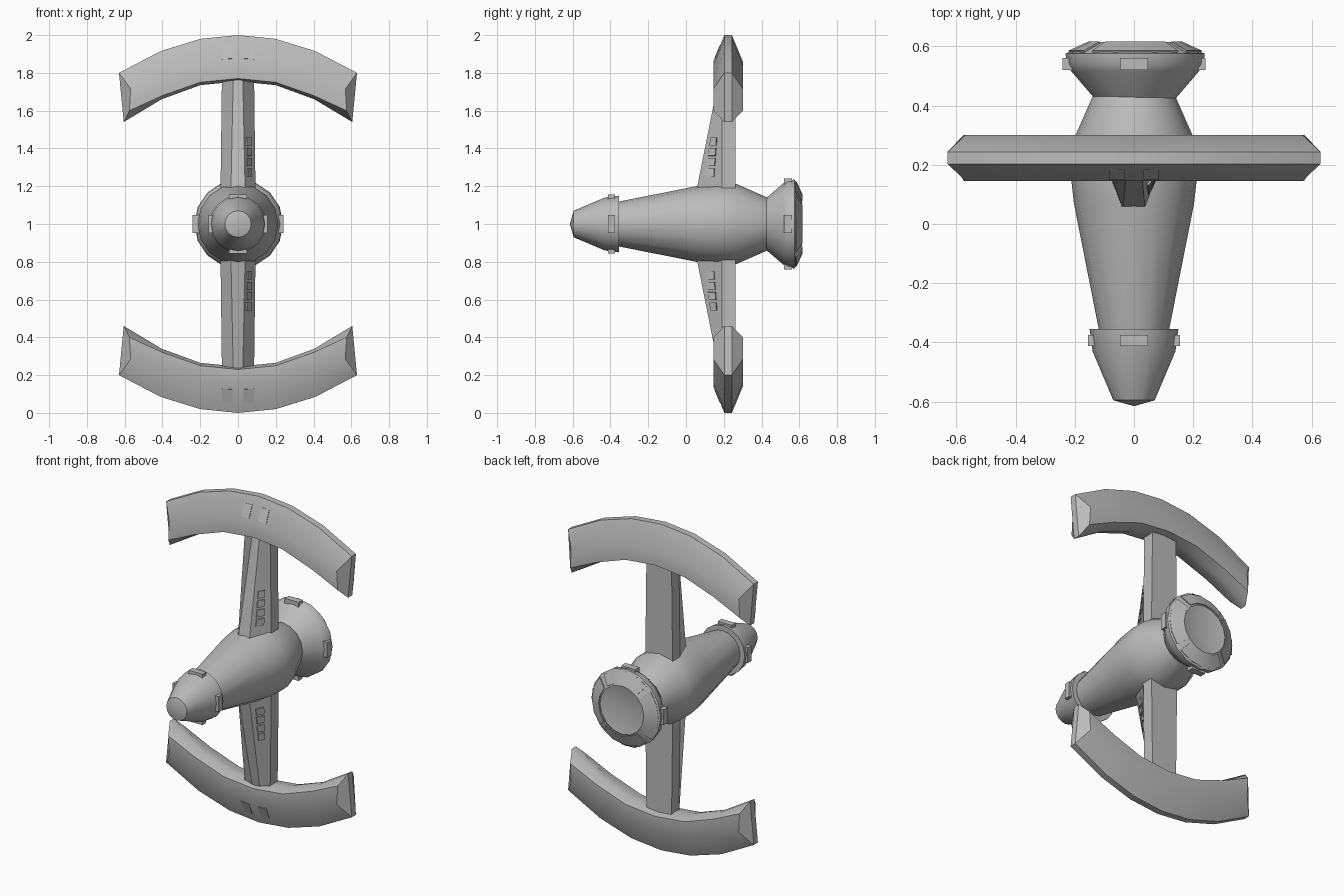
import bpy, bmesh, math
from mathutils import Vector

if "Cube" in bpy.data.objects:
    bpy.data.objects.remove(bpy.data.objects["Cube"])

grey = bpy.data.materials.new("hull_grey")
grey.use_nodes = True
colour = (0.5, 0.5, 0.5, 1)
grey.diffuse_color = colour
grey.node_tree.nodes["Principled BSDF"].inputs["Base Color"].default_value = colour


def make(name, bm, smooth=True):
    bmesh.ops.remove_doubles(bm, verts=bm.verts, dist=1e-5)
    bmesh.ops.recalc_face_normals(bm, faces=bm.faces)
    mesh = bpy.data.meshes.new(name)
    bm.to_mesh(mesh)
    bm.free()
    mesh.materials.append(grey)
    ob = bpy.data.objects.new(name, mesh)
    bpy.context.collection.objects.link(ob)
    if smooth:
        bpy.ops.object.select_all(action='DESELECT')
        ob.select_set(True)
        bpy.context.view_layer.objects.active = ob
        bpy.ops.object.shade_smooth_by_angle(angle=math.radians(32))
    return ob


def loft(bm, rings, closed=True):
    """Bridge point rings with quads; a ring of one point becomes a fan."""
    loops = [[bm.verts.new(p) for p in ring] for ring in rings]
    for a, b in zip(loops, loops[1:]):
        n = max(len(a), len(b))
        for i in range(n if closed else n - 1):
            j = (i + 1) % n
            corners = [a[i % len(a)], a[j % len(a)], b[j % len(b)], b[i % len(b)]]
            bm.faces.new(list(dict.fromkeys(corners)))
    return loops


def lathe(name, profile, x=0.0, sides=16):
    bm = bmesh.new()
    rings = []
    for y, r in profile:
        if r == 0:
            rings.append([(x, y, 1)])
        else:
            angles = [math.tau * i / sides for i in range(sides)]
            rings.append([(x + r * math.cos(t), y, 1 + r * math.sin(t)) for t in angles])
    loft(bm, rings)
    return make(name, bm)


def flip(p, side):
    """Mirror a point into the lower half when side is -1."""
    return Vector((p[0], p[1], 1 + side * (p[2] - 1)))


def plate(name, corners, outward, thick=0.006):
    """Thin raised panel on a four-cornered patch."""
    a, b, c, d = corners
    n = (b - a).cross(d - a).normalized()
    if n.dot(Vector(outward)) < 0:
        n = -n
    bm = bmesh.new()
    loops = loft(bm, [[p - n * 0.004 for p in corners], [p + n * thick for p in corners]])
    for loop in loops:
        bm.faces.new(loop)
    make(name, bm, False)


# Fuselage, nose and engine
lathe("fuselage", [(-.37, 0), (-.37, .116), (.07, .203), (.17, .214), (.265, .213),
                   (.43, .14), (.43, 0)])
lathe("nose", [(-.615, 0), (-.595, .07), (-.43, .14), (-.355, .15), (-.355, 0)])
lathe("engine", [(.42, 0), (.425, .138), (.515, .215), (.54, .232), (.575, .235),
                 (.615, .148), (.585, 0)], x=.004)


# Four blocks around the nose and around the engine
def blocks(name, y0, y1, r0, r1, half):
    for k in range(4):
        t = k * math.pi / 2
        radial = Vector((math.cos(t), 0, math.sin(t)))
        side = Vector((-math.sin(t), 0, math.cos(t)))
        bm = bmesh.new()
        loops = loft(bm, [[Vector((0, y, 1)) + radial * r + side * s * half
                           for s, y in ((-1, y0), (1, y0), (1, y1), (-1, y1))]
                          for r in (r0, r1)])
        for loop in loops:
            bm.faces.new(loop)
        make(f"{name}_{k + 1}", bm, False)


blocks("nose_block", -.412, -.375, .11, .156, .047)
blocks("engine_block", .52, .56, .18, .241, .047)

# Four thin curved panels on the rear bevel of the engine
for k in range(4):
    bm = bmesh.new()
    rings = []
    for i in range(5):
        t = math.radians(90 * k + 45 + 5 + 20 * i)
        rings.append([(.004 + r * math.cos(t), y, 1 + r * math.sin(t))
                      for y, r in ((.578, .222), (.585, .226), (.616, .158), (.608, .155))])
    ends = loft(bm, rings)
    bm.faces.new(ends[0])
    bm.faces.new(ends[-1])
    make(f"engine_panel_{k + 1}", bm)

# Curved wings: x and z of the ridges and wide edges, from centre to tip
MID, NARROW, WIDE = .223, .02, .078
outer = [(0, 2), (.2, 1.98), (.41, 1.915), (.63, 1.8)]
wide_out = [(0, 1.86), (.2, 1.84), (.4, 1.785), (.568, 1.715)]
wide_in = [(0, 1.77), (.2, 1.75), (.4, 1.68), (.575, 1.6)]
inner = [(0, 1.755), (.2, 1.735), (.405, 1.66), (.605, 1.54)]
edges = [(outer, NARROW), (wide_out, WIDE), (wide_in, WIDE), (inner, NARROW)]

for label, side in (("upper", 1), ("lower", -1)):
    bm = bmesh.new()
    rings = []
    for i in (-3, -2, -1, 0, 1, 2, 3):
        sx = -1 if i < 0 else 1
        back = [(sx * e[abs(i)][0], MID + w, e[abs(i)][1]) for e, w in edges]
        front = [(x, 2 * MID - y, z) for x, y, z in reversed(back)]
        rings.append([flip(p, side) for p in back + front])
    loops = loft(bm, rings)
    for end in (loops[0], loops[-1]):
        bm.faces.new(end[:4])
        bm.faces.new(end[4:])
        bm.faces.new([end[0], end[3], end[4], end[7]])
    make(f"{label}_wing", bm)

    # Small panels on the wing front
    for sx in (-1, 1):
        pts = []
        for x, z in ((.03, 1.875), (.085, 1.872), (.085, 1.945), (.03, 1.948)):
            y = MID - NARROW - (WIDE - NARROW) * (2 - .1 * x - z) / .14
            pts.append(flip((sx * x, y, z), side))
        plate(f"{label}_wing_panel_{'left' if sx > 0 else 'right'}", pts, (0, -1, 0), .003)

    # Strut, tapering towards the wing
    def section(z, front_y, nose, half):
        right = [(-nose, front_y, z), (-half, .19, z), (-half, .262, z)]
        return [flip(p, side) for p in right + [(-x, y, z) for x, y, z in reversed(right)]]

    low, high = section(1.15, .05, .038, .093), section(1.79, .178, .025, .085)
    bm = bmesh.new()
    for loop in loft(bm, [low, high]):
        bm.faces.new(loop)
    make(f"{label}_strut", bm, False)

    # Row of panels on the slanted strut faces
    for i, j, sx in ((0, 1, -1), (5, 4, 1)):
        for k in range(4):
            v0 = .16 + .085 * k
            pts = []
            for u, v in ((.25, v0), (.65, v0), (.65, v0 + .065), (.25, v0 + .065)):
                pts.append(low[i].lerp(high[i], v).lerp(low[j].lerp(high[j], v), u))
            plate(f"{label}_strut_panel_{'left' if sx > 0 else 'right'}_{k + 1}",
                  pts, (sx, -1, 0), .003)
